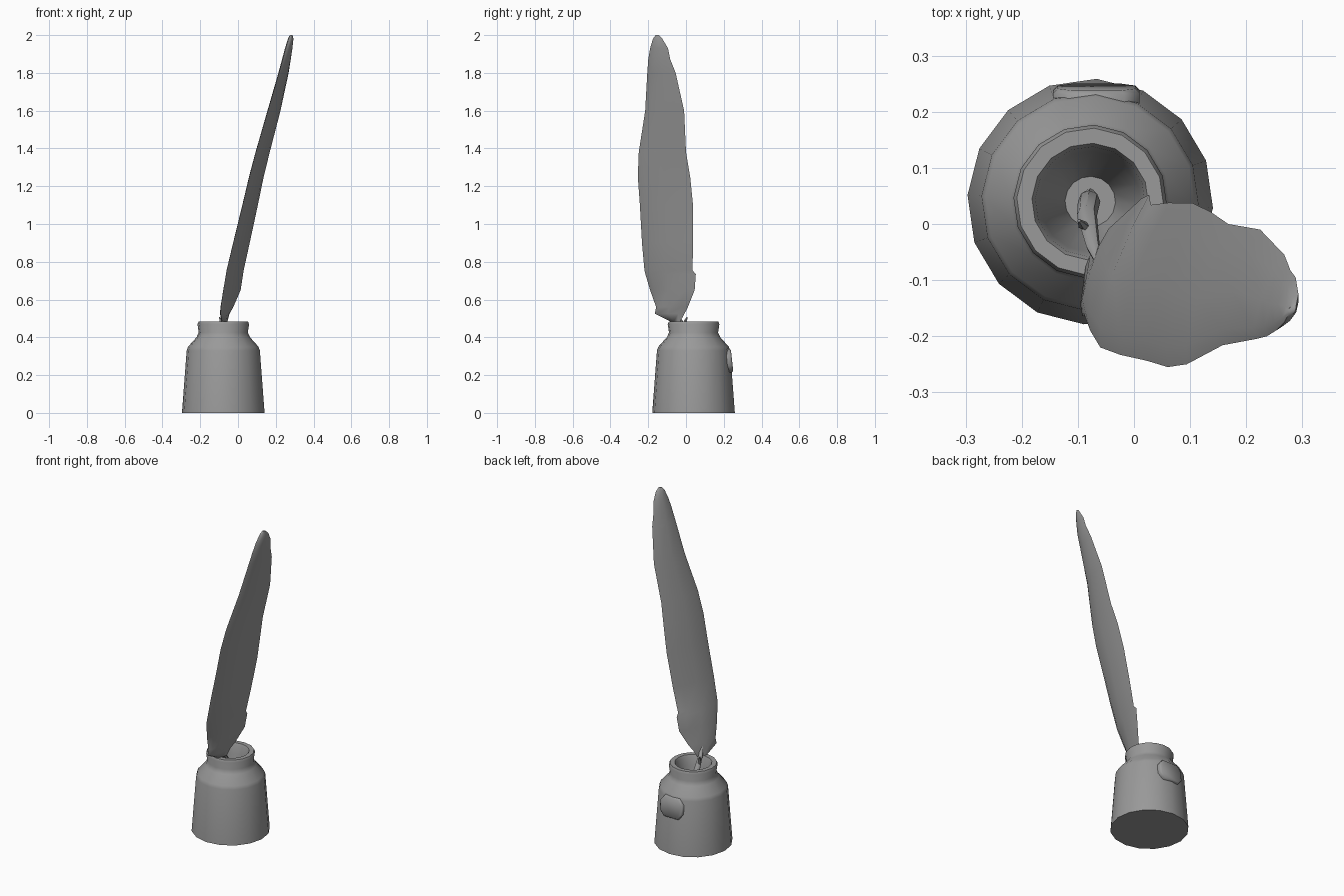
import bpy, bmesh, math
from mathutils import Vector

JAR = Vector((-0.078, 0.04, 0))
grey = bpy.data.materials.new("dark_grey")
grey.diffuse_color = (0.32, 0.32, 0.32, 1)


def skin(name, rings, angle=40):
    """Closed tube through equal-sized rings of points."""
    bm = bmesh.new()
    rows = [[bm.verts.new(p) for p in ring] for ring in rings]
    n = len(rows[0])
    for a, b in zip(rows, rows[1:]):
        for i in range(n):
            j = (i + 1) % n
            bm.faces.new((a[i], a[j], b[j], b[i]))
    bm.faces.new(rows[0][::-1])
    bm.faces.new(rows[-1])
    bmesh.ops.recalc_face_normals(bm, faces=bm.faces)
    me = bpy.data.meshes.new(name)
    bm.to_mesh(me)
    bm.free()
    me.materials.append(grey)
    ob = bpy.data.objects.new(name, me)
    bpy.context.collection.objects.link(ob)
    bpy.ops.object.select_all(action='DESELECT')
    ob.select_set(True)
    bpy.context.view_layer.objects.active = ob
    bpy.ops.object.shade_smooth_by_angle(angle=math.radians(angle))
    return ob


def circle(c, r, n, start=0.0):
    return [Vector(c) + Vector((r * math.cos(start + math.tau * i / n),
                                r * math.sin(start + math.tau * i / n), 0))
            for i in range(n)]


# Ink jar: outside wall, shoulder, neck, lip and hollow interior
profile = [(0.219, 0), (0.194, 0.33), (0.187, 0.35), (0.142, 0.40), (0.130, 0.425),
           (0.137, 0.47), (0.131, 0.483), (0.104, 0.483), (0.098, 0.47),
           (0.090, 0.42), (0.045, 0.20)]
skin("ink_jar", [circle(JAR + Vector((0, 0, z)), r, 16, math.radians(87))
                 for r, z in profile], 60)

# Label plate on the back: octagon with a bevelled outer face, tilted with the wall
octagon = [(-1, -.45), (-.65, -1), (.65, -1), (1, -.45),
           (1, .45), (.65, 1), (-.65, 1), (-1, .45)]
plate = []
for y, s in ((0.215, 1), (0.236, 1), (0.244, 0.9)):
    plate.append([Vector((-0.067 + 0.077 * s * u, y - 0.006 * v, 0.277 + 0.062 * s * v))
                  for u, v in octagon])
skin("label_plate", plate, 60)

# Feather vane: z, front edge (x, y), back edge (x, y), half thickness
vane = [(0.485, -0.085, -0.085, -0.055, -0.03, 0.008),
        (0.525, -0.092, -0.165, -0.045, -0.008, 0.014),
        (0.56, -0.090, -0.158, -0.025, 0.010, 0.016),
        (0.65, -0.078, -0.190, 0.014, 0.046, 0.017),
        (0.735, -0.063, -0.215, 0.027, 0.052, 0.017),
        (0.755, -0.060, -0.220, 0.030, 0.034, 0.017),
        (0.90, -0.025, -0.233, 0.062, 0.038, 0.017),
        (1.10, 0.024, -0.244, 0.105, 0.037, 0.016),
        (1.25, 0.060, -0.255, 0.136, 0.022, 0.016),
        (1.38, 0.094, -0.250, 0.168, 0.000, 0.015),
        (1.60, 0.158, -0.216, 0.225, -0.010, 0.015),
        (1.80, 0.217, -0.205, 0.268, -0.055, 0.014),
        (1.87, 0.237, -0.200, 0.279, -0.083, 0.014),
        (1.93, 0.253, -0.190, 0.288, -0.095, 0.013),
        (1.98, 0.268, -0.175, 0.293, -0.125, 0.011),
        (2.00, 0.276, -0.160, 0.289, -0.145, 0.006)]
section = [(0, 0), (.12, .7), (.45, 1), (.8, .55), (1, 0), (.8, -.55), (.45, -1), (.12, -.7)]
rings = []
for z, xf, yf, xb, yb, t in vane:
    a, b = Vector((xf, yf, z)), Vector((xb, yb, z))
    side = Vector((b.y - a.y, a.x - b.x, 0)).normalized()
    rings.append([a.lerp(b, u) + side * (w * t) for u, w in section])
skin("feather_vane", rings, 60)

# Quill shaft running down into the jar
skin("quill_shaft", [circle(p, r, 8) for p, r in (
    ((-0.078, 0.055, 0.20), 0.008), ((-0.080, 0.040, 0.32), 0.020),
    ((-0.084, 0.015, 0.43), 0.018), ((-0.073, -0.040, 0.50), 0.012),
    ((-0.062, -0.070, 0.55), 0.006))])

# Loose barb at the base of the vane
skin("loose_barb", [circle(p, r, 5) for p, r in (
    ((-0.085, -0.005, 0.45), 0.008), ((-0.092, -0.002, 0.49), 0.008),
    ((-0.098, 0.006, 0.508), 0.003))])
